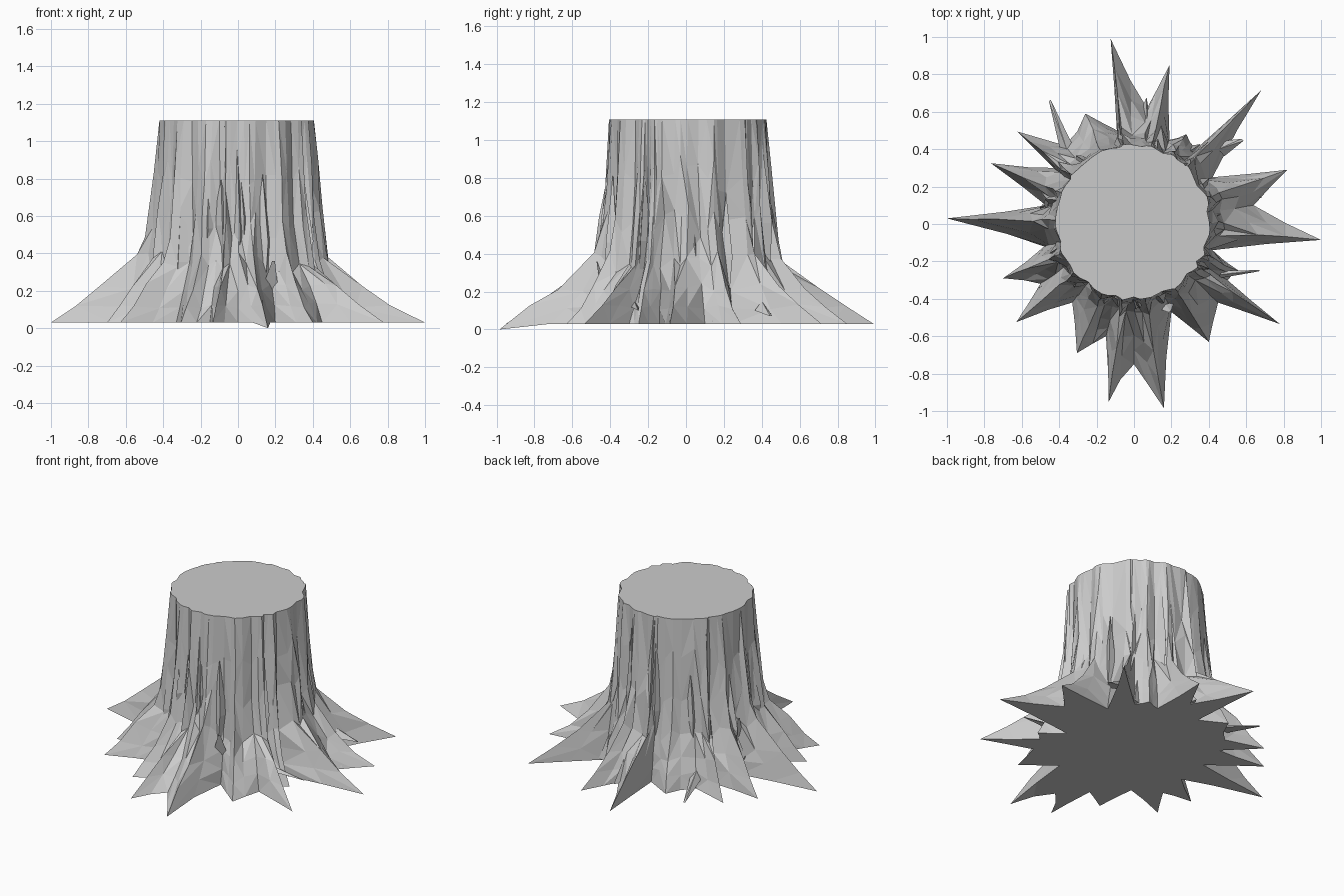
import bpy, bmesh, math, random
from mathutils import Vector

random.seed(11)
cube = bpy.data.objects.get("Cube")
if cube:
    bpy.data.objects.remove(cube)

wood = bpy.data.materials.new("grey wood")
wood.use_nodes = True
GREY = (0.6, 0.6, 0.6, 1)
wood.diffuse_color = GREY
wood.node_tree.nodes["Principled BSDF"].inputs["Base Color"].default_value = GREY

BASE, TOP = 0.03, 1.11
CENTRE = Vector((-0.005, 0.01, 0))

# Root outline on the ground, counter-clockwise: tip, then the hollow after it
OUTLINE = [
    (1.0, -.085), (.64, .10), (.82, .29), (.42, .25), (.68, .715), (.33, .40),
    (.28, .48), (.19, .45), (.19, .85), (.07, .62), (-.125, .99), (-.09, .50),
    (-.26, .59), (-.37, .42), (-.625, .495), (-.43, .30), (-.765, .325), (-.47, .10),
    (-1.0, .03), (-.48, -.12), (-.70, -.29), (-.50, -.32), (-.63, -.525), (-.33, -.42),
    (-.305, -.69), (-.15, -.60), (-.135, -.95), (0, -.75), (.16, -.985), (.20, -.47),
    (.40, -.63), (.45, -.42), (.78, -.535), (.50, -.30), (.56, -.25), (.42, -.14)]


def trunk_radius(z):
    """Trunk flare, narrowing from the ground to the cut."""
    t = (TOP - z) / (TOP - BASE)
    return 0.412 + 0.04 * t + 0.04 * t ** 3


def on_trunk(angle, z, extra=0.0):
    r = trunk_radius(z) + extra
    return CENTRE + Vector((r * math.cos(angle), r * math.sin(angle), z))


def finish(name, bm):
    bmesh.ops.recalc_face_normals(bm, faces=bm.faces)
    mesh = bpy.data.meshes.new(name)
    bm.to_mesh(mesh)
    bm.free()
    mesh.materials.append(wood)
    obj = bpy.data.objects.new(name, mesh)
    bpy.context.collection.objects.link(obj)


def hull(bm, points):
    verts = [bm.verts.new(p) for p in points]
    bmesh.ops.convex_hull(bm, input=verts)


# Trunk and main roots: columns lofted up from the star-shaped outline
LEVELS = [BASE, 0.12, 0.22, 0.36, 0.56, 0.82, TOP]
SPREAD = [1, 0.73, 0.48, 0.13, 0.05, 0.02, 0.0]
JITTER = [0, 0.015, 0.025, 0.06, 0.09, 0.1, 0]
bm = bmesh.new()
columns = []
count = len(OUTLINE)
for i, point in enumerate(OUTLINE):
    here = Vector((*point, BASE))
    after = Vector((*OUTLINE[(i + 1) % count], BASE))
    middle = here.lerp(after, random.uniform(0.4, 0.6)) * random.uniform(0.96, 1.0)
    for kind, foot in (("tip" if i % 2 == 0 else "hollow", here), ("flank", middle)):
        angle = math.atan2(foot.y - CENTRE.y, foot.x - CENTRE.x)
        # Roots sag more on the +x side; webs between forked roots stay full
        curve, ridge = 1.2 + 0.22 * foot.x, 0.014
        if kind == "hollow":
            curve = 0.9 if foot.length > 0.6 else 1.3
            ridge = random.uniform(-0.04, 0.0)
        elif kind == "flank":
            curve, ridge = random.uniform(1.1, 1.6), 0.0
        column = []
        for z, spread, jitter in zip(LEVELS, SPREAD, JITTER):
            fade = max(0.35, min(1.0, (TOP - z) * 2.5))
            lift = z + random.uniform(-jitter, jitter)
            extra = (ridge + random.uniform(-0.012, 0.012)) * fade
            core = on_trunk(angle + random.uniform(-0.02, 0.02) * fade, lift, extra)
            p = core.lerp(Vector((foot.x, foot.y, lift)), spread ** curve)
            column.append(bm.verts.new(p))
        columns.append(column)

for a, b in zip(columns, columns[1:] + columns[:1]):
    for k in range(len(LEVELS) - 1):
        quad = (a[k], b[k], b[k + 1], a[k + 1])
        if random.random() < 0.5:
            bm.faces.new((quad[0], quad[1], quad[2]))
            bm.faces.new((quad[0], quad[2], quad[3]))
        else:
            bm.faces.new((quad[0], quad[1], quad[3]))
            bm.faces.new((quad[1], quad[2], quad[3]))
# Flat cut on top
bm.faces.new([c[-1] for c in columns])
# Flat underside: a triangle under each root tip, a fan under the rest
feet = [c[0] for c in columns]
for i in range(0, len(feet), 4):
    bm.faces.new((feet[i - 1], feet[i + 1], feet[i]))
inner = [v for i, v in enumerate(feet) if i % 4]
under = bm.verts.new((0, 0, BASE))
for a, b in zip(inner, inner[1:] + inner[:1]):
    bm.faces.new((under, b, a))
# The front root tip dips slightly below the others
min(feet, key=lambda v: v.co.y).co.z = 0.0
finish("stump", bm)

# Bark ridges: broad slivers pointed at both ends, partly sunk in the trunk
bm = bmesh.new()


def sliver(angle, width, low, high, proud):
    mid = low + (high - low) * random.uniform(0.3, 0.5)
    hull(bm, [on_trunk(angle + random.uniform(-0.04, 0.04), low, -0.01),
              on_trunk(angle - width, mid, -0.03),
              on_trunk(angle + width, mid, -0.03),
              on_trunk(angle + width * 0.3, mid, proud),
              on_trunk(angle, high, -0.005)])


for i in range(11):
    sliver(i * math.tau / 11 + random.uniform(-0.15, 0.15), random.uniform(0.08, 0.13),
           random.uniform(0.1, 0.3), random.uniform(0.6, 1.05), random.uniform(0.015, 0.035))
# Split bark plate on the front
for x, high in ((-0.17, 0.86), (-0.09, 0.8), (0.02, 0.81)):
    sliver(math.atan2(-0.43, x), 0.12, 0.35, high, 0.025)
finish("bark_ridges", bm)

# Small side roots filling some hollows around the base
bm = bmesh.new()
for i in range(1, count, 4):
    foot = Vector((*OUTLINE[i], 0))
    angle = math.atan2(foot.y, foot.x) + random.uniform(-0.06, 0.06)
    reach = foot.length + random.uniform(0.0, 0.06)
    tip = Vector((reach * math.cos(angle), reach * math.sin(angle), BASE + 0.01))
    hull(bm, [on_trunk(angle - 0.13, BASE, -0.02), on_trunk(angle + 0.13, BASE, -0.02),
              on_trunk(angle + random.uniform(-0.08, 0.08), random.uniform(0.2, 0.35), 0.0),
              tip, on_trunk(angle, 0.16, 0.03)])
finish("side_roots", bm)

# Thin twigs and broken stubs
bm = bmesh.new()
for start, tip, size in (((.46, -.27, .12), (.67, -.25, .10), .025),
                         ((-.36, .40, .10), (-.45, .66, .05), .04),
                         ((.45, .40, .10), (.58, .45, .07), .05),
                         ((-.46, .10, .28), (-.48, .12, .42), .04),
                         ((.17, -.43, .20), (.19, -.47, .36), .05)):
    start, tip = Vector(start), Vector(tip)
    side = Vector((-start.y, start.x, 0)).normalized() * size
    hull(bm, [start - side, start + side, start + Vector((0, 0, size)),
              tip + side * 0.15, tip - side * 0.15])
finish("twigs", bm)
